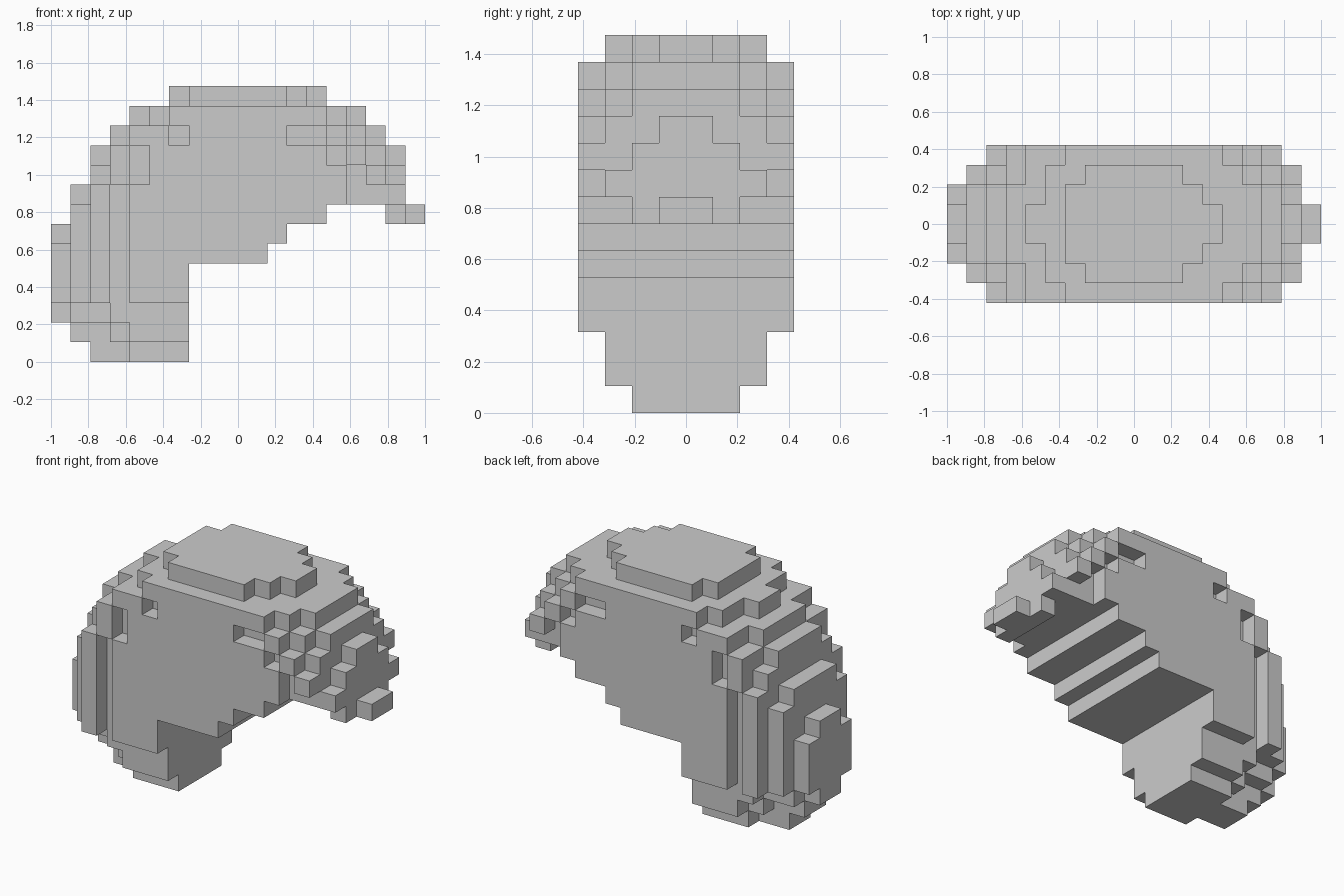
import bpy, bmesh, math
from mathutils import Vector

if "Cube" in bpy.data.objects:
    bpy.data.objects.remove(bpy.data.objects["Cube"])

U = 2 / 19            # one block
NX, NY, NZ = 19, 4, 14

# Each region: (half width in blocks, x start, x end, z start, z end); later ones override
BODY = [(4, 4, 7, 3, 12), (4, 6, 7, 12, 13), (4, 7, 11, 5, 13), (4, 11, 12, 6, 13),
        (4, 12, 14, 7, 13), (4, 14, 15, 8, 10)]
NOTCHES = [(3, 4, 5, 9, 11), (3, 6, 7, 11, 12), (3, 12, 14, 11, 12), (3, 14, 15, 10, 11)]
TOP = [(1, 4, 5, 12, 13), (3, 5, 6, 12, 13), (2, 6, 7, 13, 14), (3, 7, 12, 13, 14),
       (2, 12, 13, 13, 14), (1, 13, 14, 13, 14)]
BACK = [(3, 3, 4, 2, 9), (4, 3, 4, 9, 11), (2, 3, 4, 11, 12),
        (4, 2, 3, 3, 9), (3, 2, 3, 9, 10), (2, 2, 3, 10, 11),
        (2, 1, 3, 2, 3), (3, 1, 2, 3, 8), (2, 1, 2, 8, 9),
        (1, 0, 1, 2, 7), (2, 0, 1, 3, 6)]
FOOT = [(2, 4, 7, 0, 1), (3, 4, 7, 1, 3), (1, 2, 4, 0, 1), (1, 1, 3, 1, 2), (2, 3, 4, 1, 2)]
FRONT = [(4, 14, 15, 11, 12), (3, 14, 15, 12, 13),
         (3, 15, 16, 8, 12), (4, 15, 16, 10, 11), (2, 15, 16, 12, 13),
         (3, 16, 17, 8, 11), (4, 16, 17, 9, 10), (2, 16, 17, 11, 12),
         (3, 17, 18, 8, 9), (2, 17, 18, 9, 10), (1, 17, 18, 10, 11)]
TIP = [(2, 17, 18, 7, 8), (1, 18, 19, 7, 8)]

# Paint the half widths, then fill blocks mirrored about y = 0
width = {}
for part in (BODY, NOTCHES, TOP, BACK, FOOT, FRONT, TIP):
    for w, x0, x1, z0, z1 in part:
        for x in range(x0, x1):
            for z in range(z0, z1):
                width[x, z] = w
solid = {(x, y, z) for (x, z), w in width.items() for y in range(-w, w)}

# Skin: only the block faces that touch air
bm = bmesh.new()
verts = {}


def corner(p):
    if p not in verts:
        verts[p] = bm.verts.new(((p[0] - NX / 2) * U, p[1] * U, p[2] * U))
    return verts[p]


for cell in sorted(solid):
    for axis in range(3):
        for side in (0, 1):
            near = list(cell)
            near[axis] += 2 * side - 1
            if tuple(near) in solid:
                continue
            a, b = (axis + 1) % 3, (axis + 2) % 3
            loop = []
            for da, db in ((0, 0), (1, 0), (1, 1), (0, 1)):
                p = list(cell)
                p[axis] += side
                p[a] += da
                p[b] += db
                loop.append(corner(tuple(p)))
            bm.faces.new(loop if side else loop[::-1])

# Merge coplanar block faces into clean flat faces
bmesh.ops.dissolve_limit(bm, angle_limit=math.radians(1), verts=bm.verts[:], edges=bm.edges[:])

mesh = bpy.data.meshes.new("blocky_curved_body")
bm.to_mesh(mesh)
bm.free()
obj = bpy.data.objects.new("blocky_curved_body", mesh)
bpy.context.collection.objects.link(obj)
